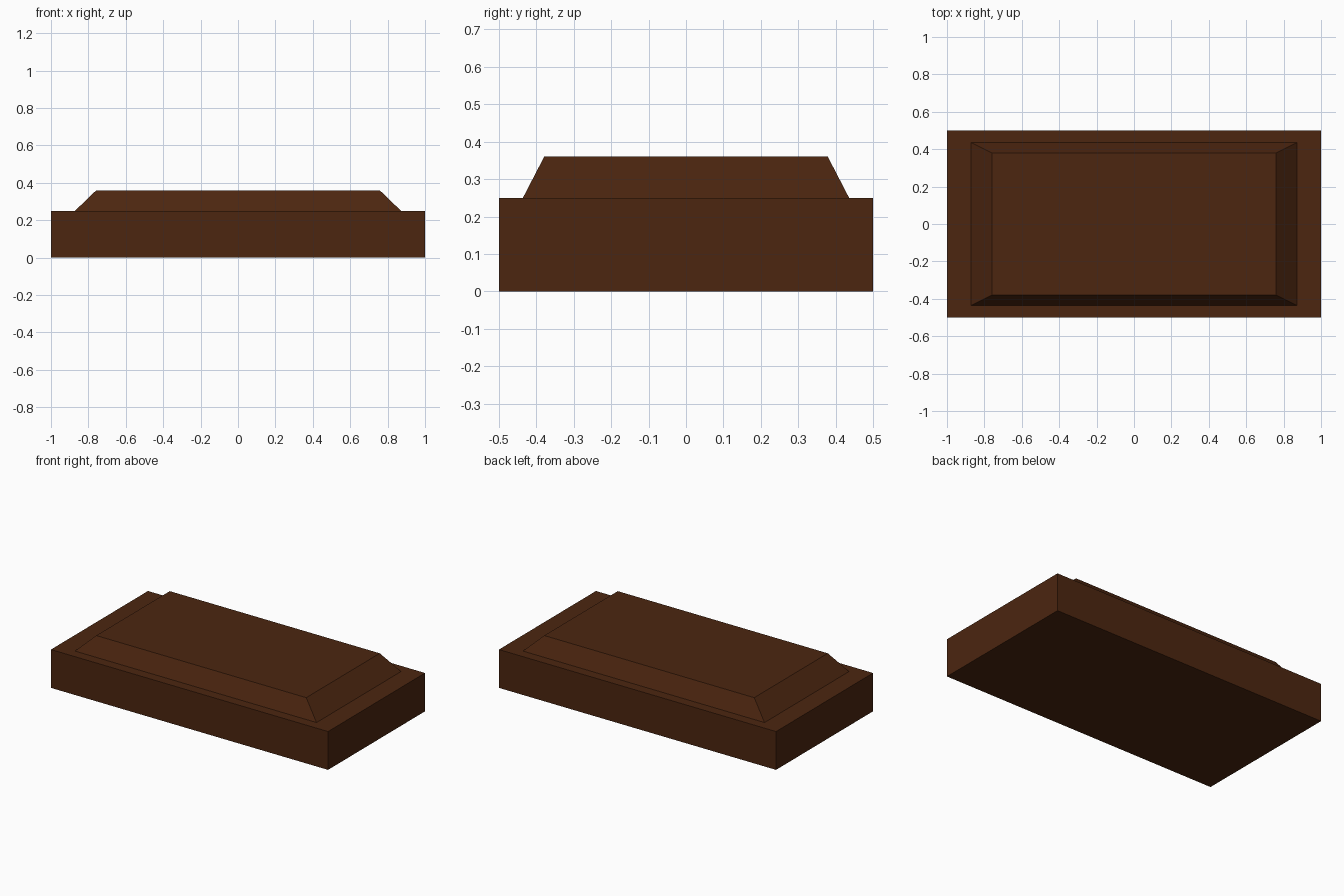
import bpy, bmesh

if "Cube" in bpy.data.objects:
    bpy.data.objects.remove(bpy.data.objects["Cube"])

wood = bpy.data.materials.new("dark brown")
wood.diffuse_color = (0.072, 0.019, 0.005, 1)
wood.use_nodes = True
wood.node_tree.nodes["Principled BSDF"].inputs["Base Color"].default_value = wood.diffuse_color


def tier(name, levels):
    """Closed stack of rectangles: (half x, half y, z) per level."""
    bm = bmesh.new()
    rings = [[bm.verts.new((sx * x, sy * y, z))
              for sx, sy in ((-1, -1), (1, -1), (1, 1), (-1, 1))]
             for x, y, z in levels]
    bm.faces.new(rings[0][::-1])
    bm.faces.new(rings[-1])
    for a, b in zip(rings, rings[1:]):
        for i in range(4):
            j = (i + 1) % 4
            bm.faces.new((a[i], a[j], b[j], b[i]))
    mesh = bpy.data.meshes.new(name)
    bm.to_mesh(mesh)
    bm.free()
    mesh.materials.append(wood)
    obj = bpy.data.objects.new(name, mesh)
    bpy.context.collection.objects.link(obj)


# Rectangular slab, flat rim, then a raised panel with sloped sides
tier("raised_panel_block", [
    (1.0, 0.5, 0.0),
    (1.0, 0.5, 0.25),
    (0.872, 0.436, 0.25),
    (0.758, 0.379, 0.36),
])
